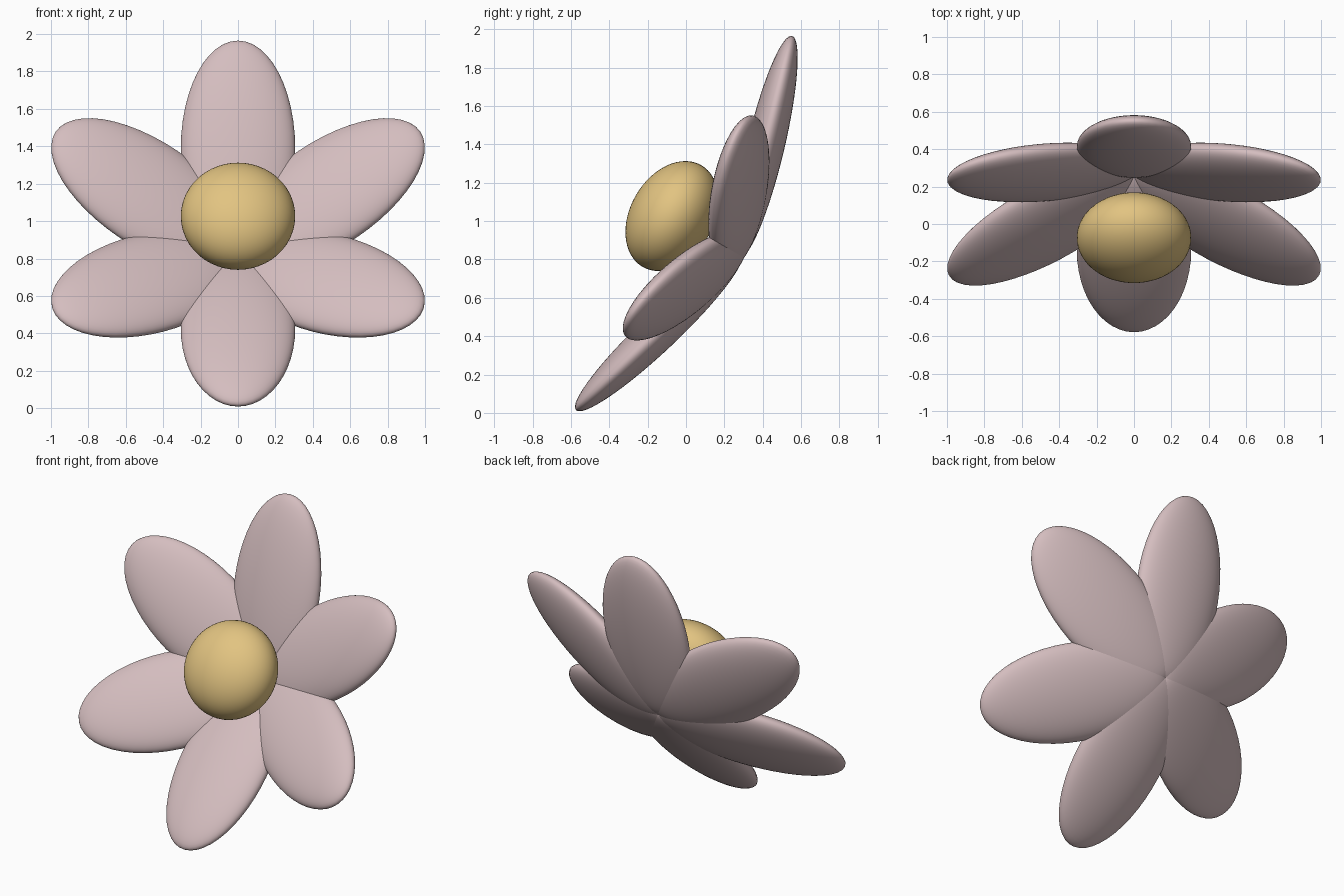
import bpy
import math
from mathutils import Matrix, Vector

cube = bpy.data.objects.get("Cube")
if cube:
    bpy.data.objects.remove(cube, do_unlink=True)


def make_material(name, rgb):
    mat = bpy.data.materials.new(name)
    mat.use_nodes = True
    color = (*rgb, 1.0)
    mat.diffuse_color = color
    mat.node_tree.nodes["Principled BSDF"].inputs["Base Color"].default_value = color
    return mat


def add_ellipsoid(name, semi_axes, transform, mat):
    """Smooth ellipsoid; the transform is baked into the mesh."""
    bpy.ops.mesh.primitive_uv_sphere_add(segments=48, ring_count=32, radius=1)
    obj = bpy.context.object
    obj.name = name
    obj.data.transform(transform @ Matrix.Diagonal((*semi_axes, 1.0)))
    obj.data.materials.append(mat)
    bpy.ops.object.shade_smooth()
    return obj


pink = make_material("pale pink", (0.66, 0.51, 0.52))
gold = make_material("soft gold", (0.76, 0.55, 0.22))

# Flower frame: origin where the petals meet, local z along the bloom axis
BASE = Vector((0, 0.28, 0.822))
TILT = math.radians(60)
CUP = math.radians(16.6)
PETAL_OFFSET = 0.58
flower = Matrix.Translation(BASE) @ Matrix.Rotation(TILT, 4, "X")

# Six cupped petals whose inner ends overlap slightly at the base point
petal_names = ["upper_left", "top", "upper_right", "lower_right", "bottom", "lower_left"]
for i, side in enumerate(petal_names):
    turn = Matrix.Rotation(math.radians(30 + 60 * i), 4, "Z")
    cup = Matrix.Rotation(-CUP, 4, "Y")
    outward = Matrix.Translation((PETAL_OFFSET, 0, 0))
    add_ellipsoid(side + "_petal", (0.595, 0.306, 0.098),
                  flower @ turn @ cup @ outward, pink)

# Domed flower centre floating in front of the petals
add_ellipsoid("flower_center", (0.306, 0.306, 0.217),
              flower @ Matrix.Translation((0, 0, 0.408)), gold)
